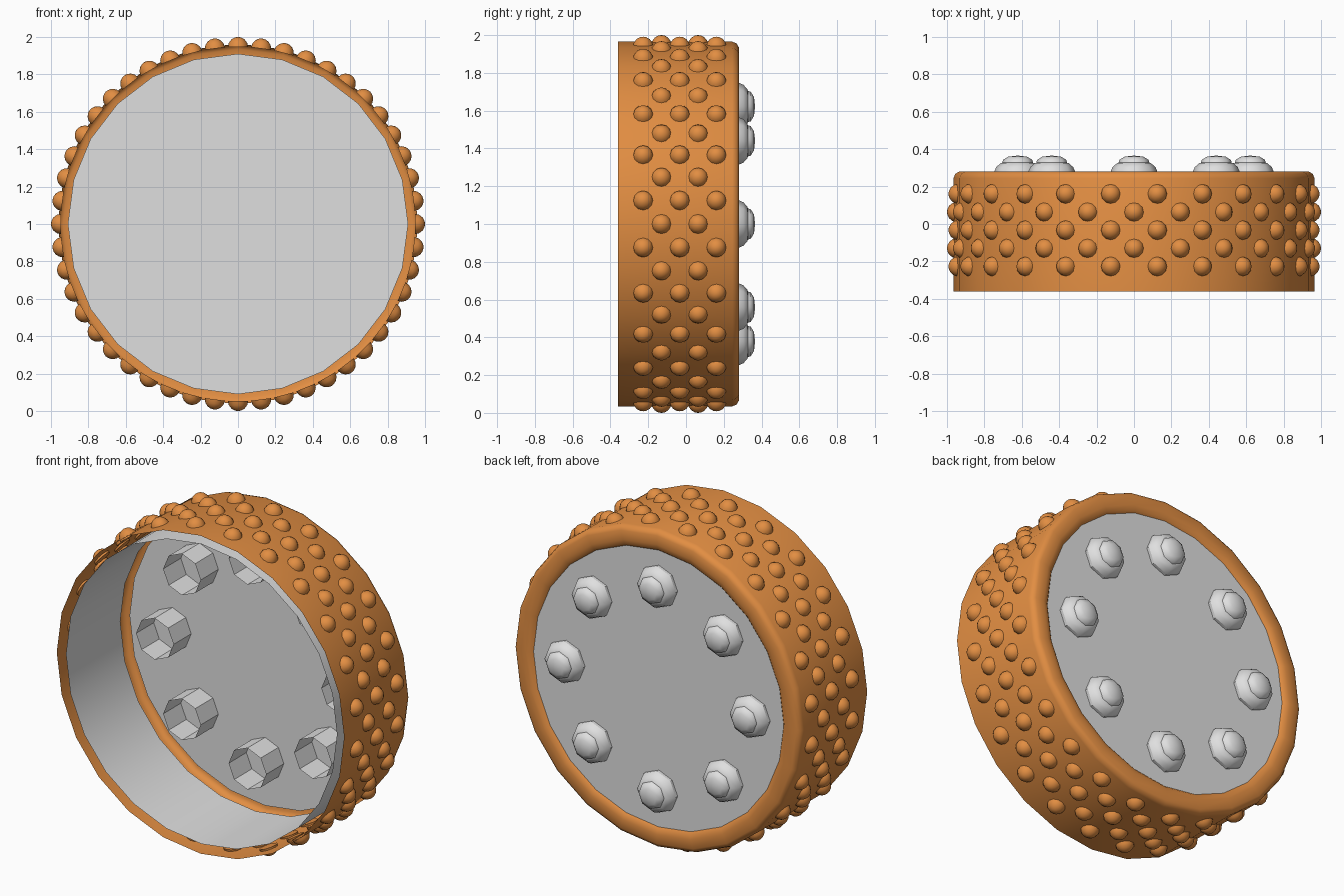
import bpy, bmesh, math
from mathutils import Matrix, Vector

if "Cube" in bpy.data.objects:
    bpy.data.objects.remove(bpy.data.objects["Cube"])


def material(name, rgb):
    m = bpy.data.materials.new(name)
    m.diffuse_color = (*rgb, 1)
    m.use_nodes = True
    m.node_tree.nodes["Principled BSDF"].inputs["Base Color"].default_value = m.diffuse_color
    return m


ORANGE = material("orange_rubber", (0.76, 0.27, 0.055))
GREY = material("light_grey_metal", (0.74, 0.74, 0.74))
HUB = Vector((0, 0, 1))


def lathe(bm, profile, sides, centre, flat_segments=()):
    """Revolve (radius, y) points round the y axis through centre."""
    rings = []
    for r, y in profile:
        if r == 0:
            rings.append([bm.verts.new(centre + Vector((0, y, 0)))] * sides)
        else:
            angles = [2 * math.pi * i / sides for i in range(sides)]
            rings.append([bm.verts.new(centre + Vector((r * math.sin(a), y, r * math.cos(a))))
                          for a in angles])
    for k, (a, b) in enumerate(zip(rings, rings[1:])):
        for i in range(sides):
            j = (i + 1) % sides
            quad = list(dict.fromkeys((a[i], a[j], b[j], b[i])))
            bm.faces.new(quad).smooth = k not in flat_segments


def finish(bm, name, mat):
    mesh = bpy.data.meshes.new(name)
    bm.to_mesh(mesh)
    bm.free()
    mesh.materials.append(mat)
    ob = bpy.data.objects.new(name, mesh)
    bpy.context.collection.objects.link(ob)
    return ob


# Tyre skin: open at the front, rolled lip at the back
bm = bmesh.new()
lathe(bm, [(0.965, -0.36), (0.965, 0.245), (0.956, 0.268), (0.935, 0.28),
           (0.88, 0.28), (0.853, 0.274), (0.84, 0.262)], 24, HUB)
finish(bm, "tyre", ORANGE)

# Tread studs: five staggered rows of half domes
bm = bmesh.new()
for row in range(5):
    y = -0.227 + 0.097 * row
    for i in range(24):
        a = math.radians(15 * i + (7.5 if row % 2 == 0 else 0))
        place = (Matrix.Translation(HUB) @ Matrix.Rotation(a, 4, 'Y')
                 @ Matrix.Translation((0, y, 0.946)))
        rings = []
        for lat in (0, 25, 50, 72):
            r, h = 0.054 * math.cos(math.radians(lat)), 0.054 * math.sin(math.radians(lat))
            rings.append([bm.verts.new(place @ Vector((r * math.cos(math.pi * k / 6),
                                                       r * math.sin(math.pi * k / 6), h)))
                          for k in range(12)])
        tip = bm.verts.new(place @ Vector((0, 0, 0.054)))
        for lo, hi in zip(rings, rings[1:]):
            for k in range(12):
                n = (k + 1) % 12
                bm.faces.new((lo[k], lo[n], hi[n], hi[k])).smooth = True
        for k in range(12):
            bm.faces.new((rings[-1][k], rings[-1][(k + 1) % 12], tip)).smooth = True
        bm.faces.new(rings[0][::-1])
finish(bm, "tread_studs", ORANGE)

# Inner drum: thin open band inside the tyre
bm = bmesh.new()
lathe(bm, [(0.91, -0.35), (0.91, 0.17)], 24, HUB)
finish(bm, "inner_drum", GREY)

# Wheel plate closing the back
bm = bmesh.new()
lathe(bm, [(0.91, 0.26), (0, 0.26)], 24, HUB, flat_segments=(0,))
finish(bm, "wheel_plate", GREY)

# Eight bolts: open tube inside, stepped dome outside
bm = bmesh.new()
for i in range(8):
    a = math.radians(45 * i)
    centre = HUB + 0.622 * Vector((math.sin(a), 0, math.cos(a)))
    lathe(bm, [(0.126, 0.09), (0.126, 0.278)], 8, centre, flat_segments=(0,))
    lathe(bm, [(0.126, 0.278), (0.115, 0.304), (0.09, 0.326), (0.08, 0.328)], 8, centre)
    lathe(bm, [(0.084, 0.322), (0.078, 0.343), (0.05, 0.36), (0, 0.366)], 8, centre)
finish(bm, "bolts", GREY)
